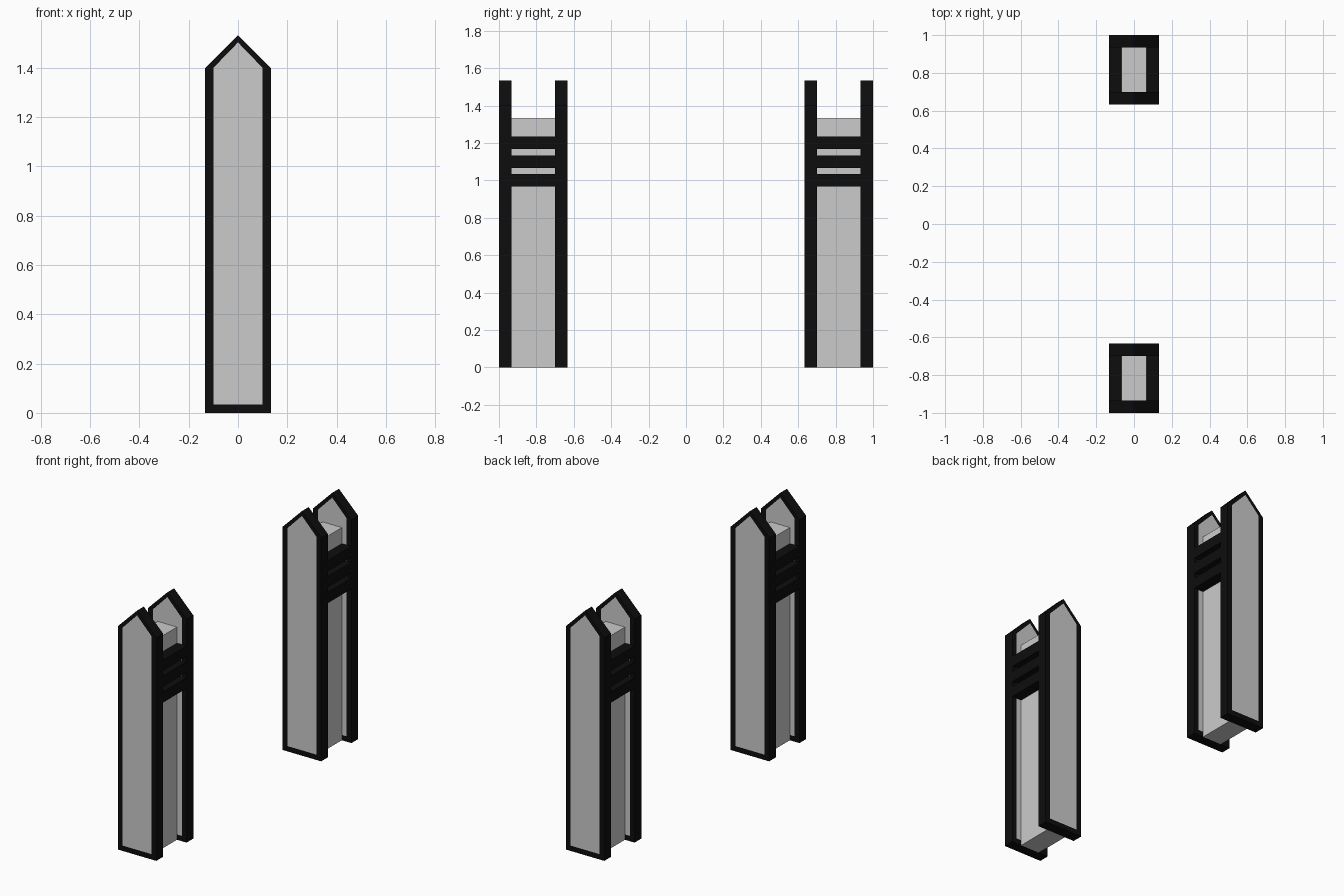
import bpy, bmesh

if "Cube" in bpy.data.objects:
    bpy.data.objects.remove(bpy.data.objects["Cube"])

U = 1 / 30  # the model sits on a regular grid of this step

black = bpy.data.materials.new("black")
black.diffuse_color = (0.004, 0.004, 0.004, 1)
black.use_nodes = True
black.node_tree.nodes["Principled BSDF"].inputs["Base Color"].default_value = black.diffuse_color


def pentagon(half, bottom, shoulder, peak):
    return [(-half, bottom), (half, bottom), (half, shoulder), (0, peak), (-half, shoulder)]


OUTER = pentagon(4 * U, 0, 42 * U, 46 * U)
INNER = pentagon(3 * U, U, 42 * U, 45.1 * U)


def finish(bm, name, mat=None):
    bmesh.ops.recalc_face_normals(bm, faces=bm.faces)
    me = bpy.data.meshes.new(name)
    bm.to_mesh(me)
    bm.free()
    if mat:
        me.materials.append(mat)
    bpy.context.collection.objects.link(bpy.data.objects.new(name, me))


def box(name, x, y, z, mat=None):
    bm = bmesh.new()
    bmesh.ops.create_cube(bm, size=1)
    for v in bm.verts:
        v.co = [(a + b) / 2 + c * (b - a) for c, (a, b) in zip(v.co, (x, y, z))]
    finish(bm, name, mat)


def loops(bm, profile, y0, y1):
    return [[bm.verts.new((x, y, z)) for x, z in profile] for y in (y0, y1)]


def pointed_frame(name, y0, y1):
    bm = bmesh.new()
    a, b = loops(bm, OUTER, y0, y1)
    c, d = loops(bm, INNER, y0, y1)
    for p, q in ((a, b), (b, d), (d, c), (c, a)):
        for i in range(5):
            j = (i + 1) % 5
            bm.faces.new((p[i], p[j], q[j], q[i]))
    finish(bm, name, black)


def pointed_panel(name, y0, y1):
    bm = bmesh.new()
    a, b = loops(bm, INNER, y0, y1)
    bm.faces.new(a)
    bm.faces.new(b)
    for i in range(5):
        j = (i + 1) % 5
        bm.faces.new((a[i], a[j], b[j], b[i]))
    finish(bm, name)


for side, s in (("front", -1), ("back", 1)):
    # Pair of pointed boards, grey faces flush inside black rims
    for pos, c in (("inner", 20 * U), ("outer", 29 * U)):
        y0, y1 = s * c - U, s * c + U
        pointed_frame(f"{side}_{pos}_frame", y0, y1)
        pointed_panel(f"{side}_{pos}_panel", y0, y1)
    # Core post between the boards
    gap = sorted((s * 21 * U, s * 28 * U))
    box(f"{side}_core", (-2 * U, 2 * U), gap, (0, 40 * U))
    # Three black bands around the core
    for i in range(3):
        z = (29 + 3 * i) * U
        box(f"{side}_band_{i + 1}", (-4 * U, 4 * U), gap, (z, z + 2 * U), black)
